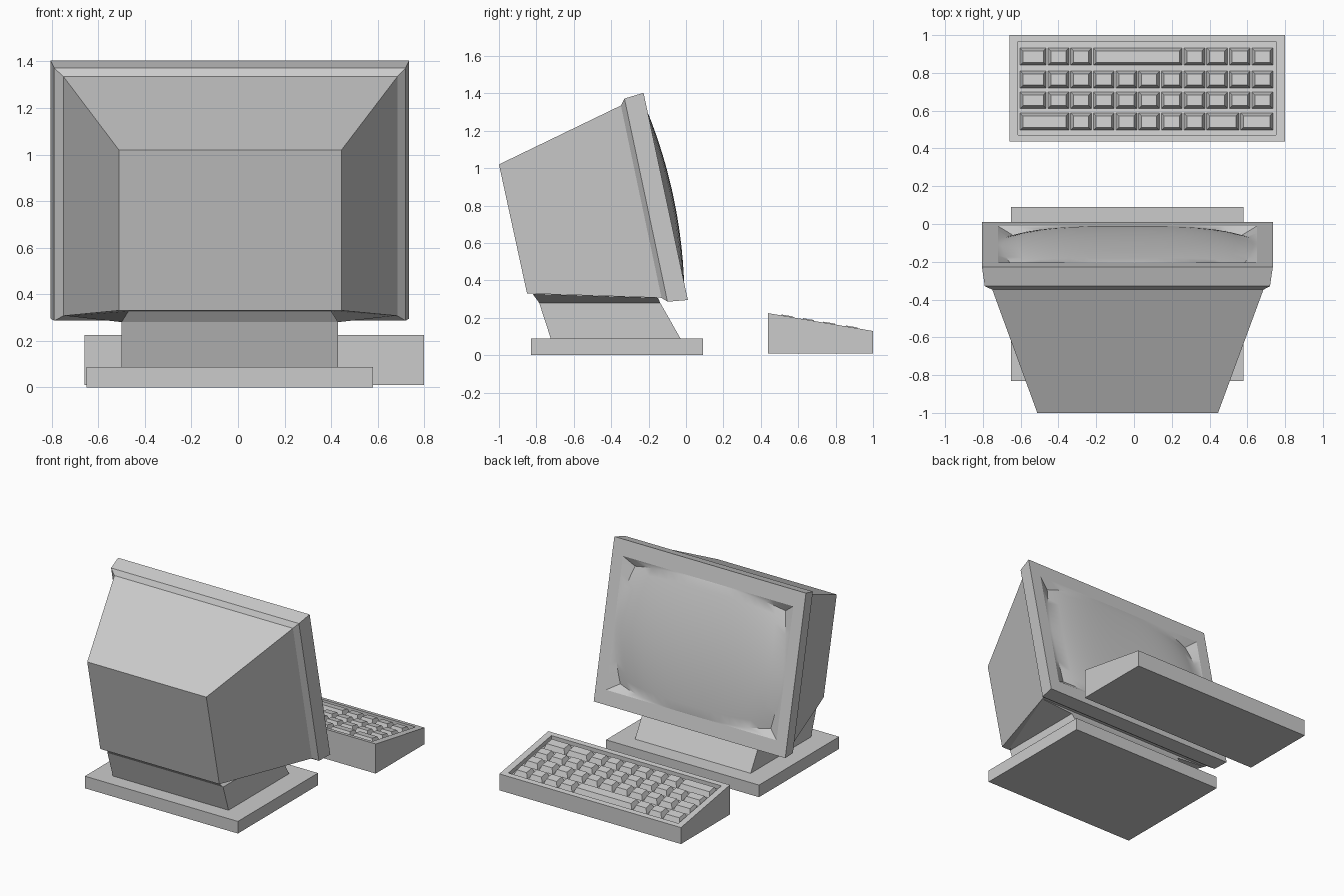
import bpy, bmesh
from mathutils import Vector

if "Cube" in bpy.data.objects:
    bpy.data.objects.remove(bpy.data.objects["Cube"])

grey = bpy.data.materials.new("plain grey")
grey.use_nodes = True
COLOUR = (0.6, 0.6, 0.6, 1)
grey.diffuse_color = COLOUR
grey.node_tree.nodes["Principled BSDF"].inputs["Base Color"].default_value = COLOUR


def finish(name, bm, smooth=False):
    bmesh.ops.remove_doubles(bm, verts=bm.verts, dist=0.0005)
    bmesh.ops.recalc_face_normals(bm, faces=bm.faces)
    mesh = bpy.data.meshes.new(name)
    bm.to_mesh(mesh)
    bm.free()
    mesh.materials.append(grey)
    ob = bpy.data.objects.new(name, mesh)
    bpy.context.collection.objects.link(ob)
    if smooth:
        bpy.ops.object.select_all(action='DESELECT')
        ob.select_set(True)
        bpy.context.view_layer.objects.active = ob
        bpy.ops.object.shade_smooth_by_angle(angle=0.6)
    return ob


def ring(x0, x1, low, high):
    """Rectangle spanning x0..x1 between two (y, z) points."""
    return [(x0, *low), (x1, *low), (x1, *high), (x0, *high)]


def loft(bm, rings, start=True, end=True):
    loops = [[bm.verts.new(p) for p in r] for r in rings]
    for a, b in zip(loops, loops[1:]):
        for i in range(4):
            j = (i + 1) % 4
            bm.faces.new((a[i], a[j], b[j], b[i]))
    if start:
        bm.faces.new(loops[0])
    if end:
        bm.faces.new(loops[-1])


def solid(name, rings):
    bm = bmesh.new()
    loft(bm, rings)
    return finish(name, bm)


# Stand: foot plate, neck and the wedge under the case
solid("stand_foot", [ring(-0.65, 0.58, (-0.83, z), (0.09, z)) for z in (0, 0.088)])
solid("stand_neck", [ring(-0.5, 0.43, (-0.72, 0.08), (-0.024, 0.08)),
                     ring(-0.5, 0.43, (-0.785, 0.28), (-0.138, 0.28))])
underside = [(-0.47, -0.82, 0.328), (0.4, -0.82, 0.328),
             (0.675, -0.15, 0.307), (-0.74, -0.15, 0.307)]
solid("case_underside", [ring(-0.5, 0.43, (-0.785, 0.28), (-0.138, 0.28)), underside])

# Tapered case behind the screen
shell_rim = ring(-0.75, 0.685, (-0.131, 0.307), (-0.348, 1.335))
solid("monitor_case", [ring(-0.512, 0.445, (-0.85, 0.33), (-1.0, 1.02)), shell_rim])

# Bezel with an opening in its leaning front plane
low, high = Vector((0, 0.01, 0.295)), Vector((0, -0.227, 1.403))
up = (high - low).normalized()
out = Vector((0, up.z, -up.y))
centre = Vector((-0.035, 0, 0)) + low.lerp(high, 0.495)
W, H = 0.685, 0.46


def on_front(x, v, h):
    return centre + Vector((x, 0, 0)) + up * v + out * h


opening = [on_front(x, v, 0) for x, v in ((-W, -H), (W, -H), (W, H), (-W, H))]
bm = bmesh.new()
loft(bm, [shell_rim,
          ring(-0.79, 0.72, (-0.099, 0.286), (-0.329, 1.372)),
          ring(-0.805, 0.735, low.yz, high.yz),
          opening], end=False)
finish("screen_bezel", bm)

# Bulging screen, its corners sunk behind the opening
N = 16


def screen_point(i, j):
    s = max(-1, min(1, 2 * i / N - 1))
    t = max(-1, min(1, 2 * j / N - 1))
    if i in (-1, N + 1) or j in (-1, N + 1):
        return on_front(s * W, t * H, 0)
    x = s * (W - 0.02 - 0.06 * t * t)
    v = t * (H - 0.006 - 0.05 * abs(s) ** 3)
    return on_front(x, v, 0.04 - 0.038 * t * t - 0.04 * s ** 4)


bm = bmesh.new()
span = range(-1, N + 2)
grid = {(i, j): bm.verts.new(screen_point(i, j)) for i in span for j in span}
for i in span[:-1]:
    for j in span[:-1]:
        bm.faces.new((grid[i, j], grid[i + 1, j], grid[i + 1, j + 1], grid[i, j + 1]))
screen = finish("screen", bm, smooth=True)
if sum(p.normal.y for p in screen.data.polygons) < 0:
    screen.data.flip_normals()

# Keyboard housing with a sunken tray
FRONT, BACK, TRAY = 1.0, 0.438, 0.03


def slope(y, h=0.0):
    return (y, 0.225 - 0.17 * (y - BACK) + h)


solid("keyboard_housing", [
    ring(-0.66, 0.8, (BACK, 0.01), (FRONT, 0.01)),
    ring(-0.66, 0.8, slope(BACK), slope(FRONT)),
    ring(-0.615, 0.752, slope(0.472), slope(0.965)),
    ring(-0.615, 0.752, slope(0.472, -TRAY), slope(0.965, -TRAY))])


# Keys: each row lists the column edges of its caps
def edge(c):
    return -0.608 if c == 0 else -0.46 + 0.12 * (c - 1)


rows = [((0.497, 0.587), [0, 2, 3, 4, 5, 6, 7, 8, 9.5, 11]),
        ((0.612, 0.698), range(12)),
        ((0.72, 0.81), range(12)),
        ((0.841, 0.931), [0, 1, 2, 3, 7, 8, 9, 10, 11])]
bm = bmesh.new()
for (y0, y1), cols in rows:
    for a, b in zip(cols, cols[1:]):
        x0, x1 = edge(a) + 0.005, edge(b) - 0.005
        inset = 0.015
        loft(bm, [ring(x0, x1, slope(y0, -TRAY), slope(y1, -TRAY)),
                  ring(x0 + inset, x1 - inset,
                       slope(y0 + inset, 0.005), slope(y1 - inset, 0.005))])
finish("keyboard_keys", bm)
